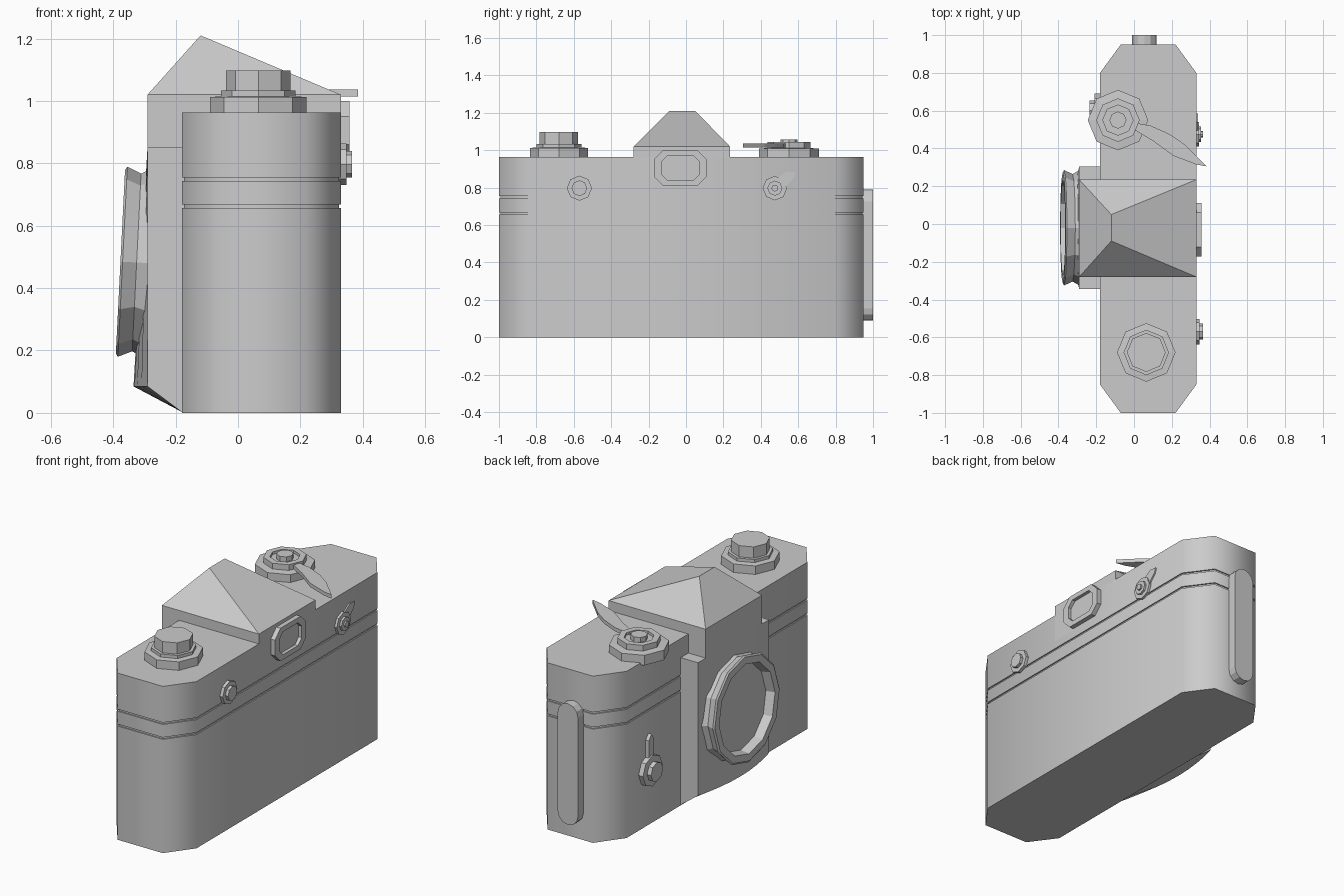
import bpy, bmesh
from math import cos, sin, pi, radians
from mathutils import Vector

if "Cube" in bpy.data.objects:
    bpy.data.objects.remove(bpy.data.objects["Cube"])


def loft(name, rings, smooth=None):
    """Skin a list of equal-length point rings and cap both ends."""
    bm = bmesh.new()
    vs = [[bm.verts.new(p) for p in ring] for ring in rings]
    n = len(rings[0])
    for a, b in zip(vs, vs[1:]):
        for i in range(n):
            bm.faces.new((a[i], a[(i + 1) % n], b[(i + 1) % n], b[i]))
    bm.faces.new(vs[0][::-1])
    bm.faces.new(vs[-1])
    bmesh.ops.recalc_face_normals(bm, faces=bm.faces)
    me = bpy.data.meshes.new(name)
    bm.to_mesh(me)
    bm.free()
    ob = bpy.data.objects.new(name, me)
    bpy.context.collection.objects.link(ob)
    if smooth:
        bpy.context.view_layer.objects.active = ob
        ob.select_set(True)
        bpy.ops.object.shade_smooth_by_angle(angle=radians(smooth))
        ob.select_set(False)
    return ob


def turned(name, origin, axis, profile, sides=8):
    """Revolve (radius, height) steps around an axis."""
    q = Vector(axis).to_track_quat('Z', 'Y')
    return loft(name, [[Vector(origin) + q @ Vector((r * cos(2 * pi * i / sides),
                r * sin(2 * pi * i / sides), h)) for i in range(sides)]
                for r, h in profile])


def chamfered(hw, hh, c):
    """Rectangle outline with cut corners."""
    return [(hw, -hh + c), (hw, hh - c), (hw - c, hh), (-hw + c, hh),
            (-hw, hh - c), (-hw, -hh + c), (-hw + c, -hh), (hw - c, -hh)]


# Body with two grooves running round it
outline = [(-.07, -1), (.22, -1), (.33, -.85), (.33, .8),
           (.22, .95), (-.07, .95), (-.18, .8), (-.18, -.85)]
cx, cy, g = .075, -.025, .007
levels = [(0, 0), (.657, 0), (.657, g), (.668, g), (.668, 0), (.743, 0),
          (.743, g), (.754, g), (.754, 0), (.963, 0)]
loft("body", [[(cx + (x - cx) * (1 - d / .255), cy + (y - cy) * (1 - d / .975), z)
               for x, y in outline] for z, d in levels], smooth=60)

# Mirror box: bulging front apron that leans out toward the bottom
sections = []
for i in range(9):
    t = -1 + i / 4
    y, b = -.02 + .325 * t, .045 * (1 - t * t)
    sections.append([(-.29 - b, y, .085), (-.29, y, .853), (-.15, y, .853),
                     (-.15, y, .003), (-.18, y, .003)])
loft("mirror_box", sections, smooth=30)

# Viewfinder housing with hipped roof
def rect(x0, x1, y0, y1, z):
    return [(x0, y0, z), (x1, y0, z), (x1, y1, z), (x0, y1, z)]

loft("prism_base", [rect(-.29, .33, -.28, .235, .8), rect(-.29, .33, -.28, .235, 1.02)])
bm = bmesh.new()
c = [bm.verts.new(p) for p in rect(-.29, .33, -.28, .235, 1.02)]
r0, r1 = bm.verts.new((-.12, -.09, 1.21)), bm.verts.new((-.12, .05, 1.21))
for f in ((c[0], c[1], r0), (c[1], c[2], r1, r0), (c[2], c[3], r1), (c[3], c[0], r0, r1)):
    bm.faces.new(f)
bmesh.ops.recalc_face_normals(bm, faces=bm.faces)
me = bpy.data.meshes.new("prism_roof")
bm.to_mesh(me)
bm.free()
bpy.context.collection.objects.link(bpy.data.objects.new("prism_roof", me))

# Tilted lens mount ring with recessed floor
turned("lens_mount", (-.28, -.02, .48), (-1, 0, .05),
       [(.31, 0), (.285, .045), (.305, .09), (.295, .097), (.255, .097), (.245, .045)], 12)

# Top dials
turned("rewind_knob", (.065, -.68, .95), (0, 0, 1),
       [(.155, 0), (.155, .062), (.12, .065), (.12, .083), (.103, .083), (.103, .148)])
turned("advance_dial", (-.085, .55, .95), (0, 0, 1),
       [(.16, 0), (.16, .058), (.115, .062), (.115, .095), (.08, .095),
        (.08, .08), (.045, .08), (.045, .108)])

# Film advance lever
lever = [(-.02, .54), (.09, .52), (.19, .475), (.27, .42), (.385, .305),
         (.33, .315), (.21, .36), (.1, .44), (0, .5)]
loft("advance_lever", [[(x, y, z) for x, y in lever] for z in (1.015, 1.037)])

# Eyepiece frame on the back
loft("eyepiece", [[(x, -.03 + y, .905 + z) for y, z in chamfered(w, h, k)]
     for x, w, h, k in ((.32, .142, .095, .05), (.357, .142, .095, .05),
                        (.357, .102, .066, .033), (.337, .102, .066, .033))])

# Back buttons, one with a small tab
turned("back_button", (.32, -.57, .797), (1, 0, 0),
       [(.067, 0), (.067, .028), (.042, .028), (.042, .045)])
turned("back_switch", (.32, .475, .797), (1, 0, 0),
       [(.065, 0), (.065, .024), (.04, .024), (.04, .036), (.018, .036), (.018, .045)])
tab = [(.45, .81), (.5, .86), (.54, .885), (.585, .88), (.575, .85), (.51, .78)]
loft("back_switch_tab", [[(x, y, z) for y, z in tab] for x in (.32, .338)])

# Front timer dial and its upright lever
turned("timer_dial", (-.17, .6, .32), (-1, 0, 0),
       [(.09, 0), (.09, .038), (.055, .04), (.055, .065)])
arm = [(.575, .33), (.625, .33), (.625, .5), (.6, .53), (.58, .5)]
loft("timer_lever", [[(x, y, z) for y, z in arm] for x in (-.17, -.2)])

# Rounded side grip on the end
pill = [(.055 + .065 * cos(a), .44 + s * .285 + .065 * sin(a))
        for s, a0 in ((1, 0), (-1, pi)) for a in (a0 + pi * i / 6 for i in range(7))]
loft("side_grip", [[(x, y, z) for x, z in pill] for y in (.94, 1.0)])
